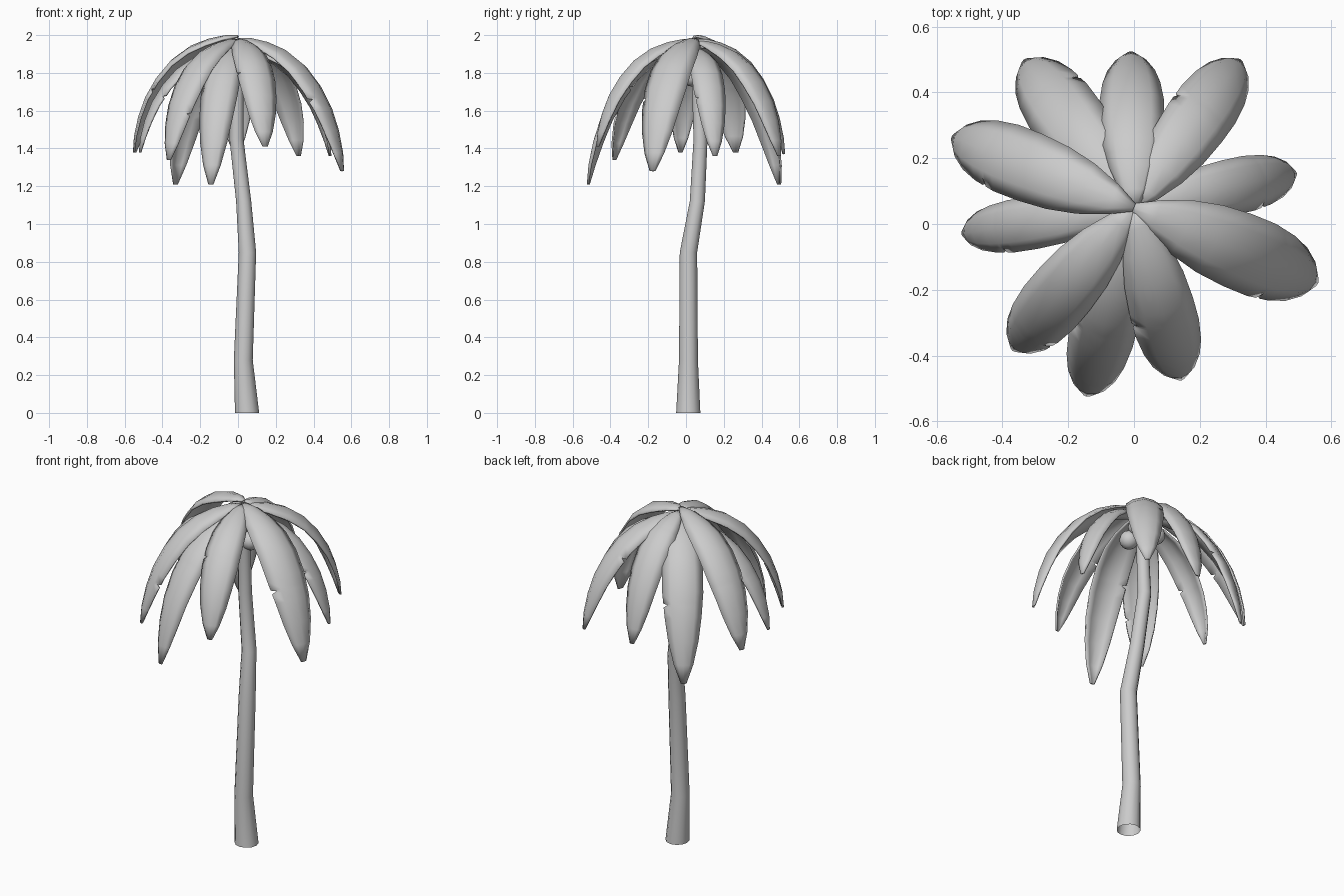
import bpy, bmesh, math
from mathutils import Vector

if "Cube" in bpy.data.objects:
    bpy.data.objects.remove(bpy.data.objects["Cube"])


def finish(name, bm, angle=50):
    bmesh.ops.recalc_face_normals(bm, faces=bm.faces)
    me = bpy.data.meshes.new(name)
    bm.to_mesh(me)
    bm.free()
    ob = bpy.data.objects.new(name, me)
    bpy.context.collection.objects.link(ob)
    bpy.ops.object.select_all(action='DESELECT')
    ob.select_set(True)
    bpy.context.view_layer.objects.active = ob
    bpy.ops.object.shade_smooth_by_angle(angle=math.radians(angle))
    return ob


def skin(bm, rows, closed=False):
    for a, b in zip(rows, rows[1:]):
        n = len(a)
        for i in range(n if closed else n - 1):
            j = (i + 1) % n
            bm.faces.new((a[i], a[j], b[j], b[i]))


# Bent trunk, open at the foot
TRUNK = [(.048, .012, 0, .064), (.028, .013, .28, .050), (.050, .013, .85, .046),
         (.030, .060, 1.12, .040), (-.008, .077, 1.45, .037), (-.005, .065, 1.75, .034),
         (0, .05, 1.95, .028)]
bm = bmesh.new()
rings = [[bm.verts.new((x + r * math.cos(math.tau * k / 12), y + r * math.sin(math.tau * k / 12), z))
          for k in range(12)] for x, y, z, r in TRUNK]
skin(bm, rings, True)
bm.faces.new(rings[-1])
finish("trunk", bm)

# Drooping frond: (reach fraction, drop fraction, half width fraction)
ARCH = [(0, 0, .12), (.12, .0, .45), (.28, .03, .75), (.45, .09, .93), (.62, .2, 1),
        (.76, .35, 1), (.87, .52, .9), (.94, .69, .74), (.985, .86, .48), (1, 1, .14)]
ACROSS = [-1, -.6, 0, .6, 1]


def frond(name, tip, tip_z, half, base_z, tear, side):
    base = Vector((0, .05, base_z))
    out = Vector((tip[0], tip[1] - .05, 0))
    reach = out.length
    out.normalize()
    across = Vector((-out.y, out.x, 0))
    # insert a narrow tear between two neighbouring rows
    prof = [list(p) + [0] for p in ARCH]
    a, b = ARCH[tear], ARCH[tear + 1]
    for f, cut in ((.42, 0), (.5, .2), (.58, 0)):
        prof.append([a[k] + (b[k] - a[k]) * f for k in range(3)] + [cut])
    prof.sort(key=lambda p: p[0] + p[1])
    pts = [base + out * (reach * p[0]) + Vector((0, 0, (tip_z - base_z) * p[1])) for p in prof]
    bm = bmesh.new()
    rows = []
    for i, p in enumerate(prof):
        t = (pts[min(i + 1, len(pts) - 1)] - pts[max(i - 1, 0)]).normalized()
        inward = across.cross(t)
        if inward.dot(out + Vector((0, 0, 1))) > 0:
            inward = -inward
        row = []
        for s in ACROSS:
            u = s * (1 - p[3]) if s == side else s
            w = half * p[2]
            row.append(bm.verts.new(pts[i] + across * (u * w) + inward * (.42 * w * u * u)))
        rows.append(row)
    skin(bm, rows)
    ob = finish(name, bm)
    mod = ob.modifiers.new("thickness", 'SOLIDIFY')
    mod.thickness = .01
    # solidify toward the underside
    up = sum(p.normal.z * p.area for p in ob.data.polygons)
    mod.offset = -1 if up > 0 else 1


FRONDS = [
    ("frond_back", (-.01, .525), 1.37, .098, 1.98, 2, -1),
    ("frond_back_right", (.325, .50), 1.36, .10, 1.97, 4, 1),
    ("frond_right", (.495, .155), 1.36, .085, 1.93, 5, -1),
    ("frond_front_right", (.56, -.18), 1.28, .118, 1.985, 5, -1),
    ("frond_front", (.145, -.475), 1.41, .10, 1.98, 4, -1),
    ("frond_front_left_low", (-.145, -.525), 1.21, .10, 1.95, 4, -1),
    ("frond_front_left", (-.37, -.385), 1.34, .10, 1.98, 6, 1),
    ("frond_left", (-.525, -.03), 1.38, .08, 1.93, 5, 1),
    ("frond_back_left", (-.555, .265), 1.38, .108, 2.0, 5, 1),
    ("frond_back_left_low", (-.335, .50), 1.21, .11, 1.95, 5, -1),
]
for f in FRONDS:
    frond(*f)

# Coconuts clustered under the crown
for i, (x, y, z) in enumerate([(.06, .03, 1.78), (.05, .09, 1.84), (-.05, .12, 1.81), (-.04, .02, 1.85)]):
    bm = bmesh.new()
    bmesh.ops.create_uvsphere(bm, u_segments=14, v_segments=8, radius=.052)
    bmesh.ops.translate(bm, verts=bm.verts, vec=(x, y, z))
    finish(f"coconut_{i + 1}", bm)
